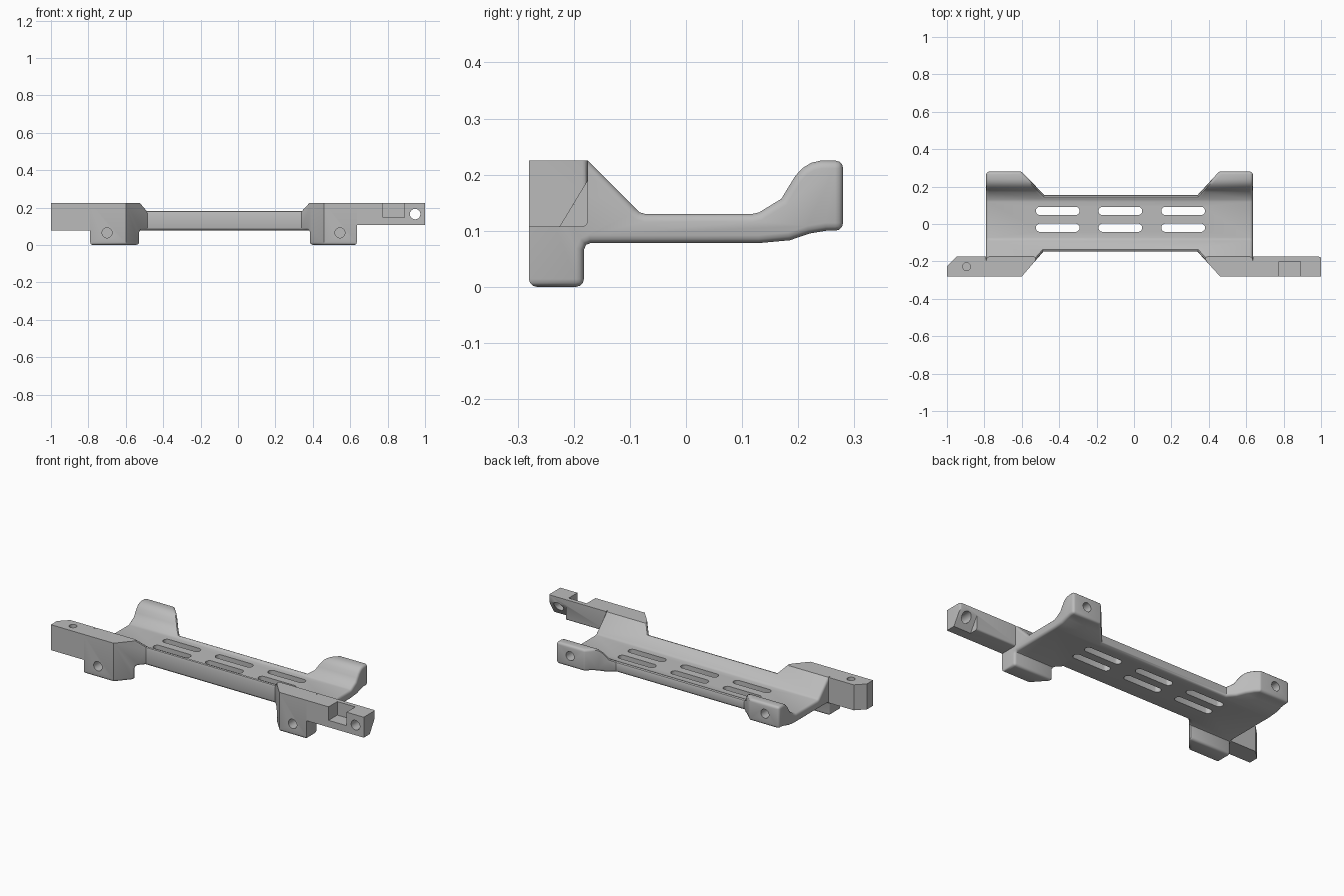
import bpy, bmesh, math

cube = bpy.data.objects.get("Cube")
if cube:
    bpy.data.objects.remove(cube, do_unlink=True)

grey = bpy.data.materials.new("matte grey")
grey.use_nodes = True
grey.diffuse_color = (0.5, 0.5, 0.5, 1)
grey.node_tree.nodes["Principled BSDF"].inputs["Base Color"].default_value = grey.diffuse_color

PLACE = {"x": lambda u, v, t: (t, u, v),
         "y": lambda u, v, t: (u, t, v),
         "z": lambda u, v, t: (u, v, t)}


def prism(name, pts, axis, a, b):
    """Extrude a flat outline along an axis from a to b."""
    bm = bmesh.new()
    lo, hi = ([bm.verts.new(PLACE[axis](u, v, t)) for u, v in pts] for t in (a, b))
    bm.faces.new(lo)
    bm.faces.new(hi)
    for i in range(len(pts)):
        j = (i + 1) % len(pts)
        bm.faces.new((lo[i], lo[j], hi[j], hi[i]))
    bmesh.ops.recalc_face_normals(bm, faces=bm.faces)
    mesh = bpy.data.meshes.new(name)
    bm.to_mesh(mesh)
    bm.free()
    obj = bpy.data.objects.new(name, mesh)
    mesh.materials.append(grey)
    bpy.context.collection.objects.link(obj)
    return obj


def rect(u0, v0, u1, v1):
    return [(u0, v0), (u1, v0), (u1, v1), (u0, v1)]


def slot(u, v, r, half=0.0, n=12):
    """Outline of a round-ended slot; a circle when half is zero."""
    n *= 2
    pts = []
    for i in range(n):
        ang = 2 * math.pi * (i + 0.5) / n
        c = math.cos(ang)
        pts.append((u + r * c + math.copysign(half, c), v + r * math.sin(ang)))
    return pts


def apply(obj, mod):
    with bpy.context.temp_override(object=obj, active_object=obj):
        bpy.ops.object.modifier_apply(modifier=mod.name)


def combine(obj, cutter, operation="DIFFERENCE"):
    mod = obj.modifiers.new("cut", "BOOLEAN")
    mod.object, mod.operation, mod.solver = cutter, operation, "EXACT"
    apply(obj, mod)
    bpy.data.objects.remove(cutter, do_unlink=True)


def fillet(obj, radius, keep):
    """Round the sharp outer edges chosen by keep with a constant radius."""
    bm = bmesh.new()
    bm.from_mesh(obj.data)
    layer = bm.edges.layers.float.new("bevel_weight_edge")
    for e in bm.edges:
        if len(e.link_faces) == 2 and e.is_convex:
            ang = e.calc_face_angle()
            if ang > math.radians(35) and keep(e.verts[0].co, e.verts[1].co):
                e[layer] = min(1, math.tan(ang / 2) / 2.5)
    bm.to_mesh(obj.data)
    bm.free()
    mod = obj.modifiers.new("fillet", "BEVEL")
    mod.limit_method, mod.width, mod.segments = "WEIGHT", radius * 2.5, 3
    mod.use_clamp_overlap = False
    apply(obj, mod)


def smooth(obj):
    bpy.ops.object.select_all(action="DESELECT")
    bpy.context.view_layer.objects.active = obj
    obj.select_set(True)
    bpy.ops.object.shade_smooth_by_angle(angle=math.radians(35))


# Tray body: side profile trimmed by the plan outline
side = [(-.28, .225), (-.175, .225), (-.09, .14), (-.083, .133), (-.073, .13),
        (.118, .13), (.13, .1325), (.17, .157), (.182, .177), (.195, .198),
        (.208, .212), (.223, .221), (.24, .225), (.28, .225), (.28, .1),
        (.25, .1), (.22, .095), (.185, .083), (.13, .078), (-.17, .078),
        (-.178, .075), (-.182, .066), (-.182, 0), (-.28, 0)]
plan = [(-.79, -.3), (-.617, -.3), (-.485, -.148), (.34, -.148), (.478, -.3),
        (.635, -.3), (.635, .3), (.473, .3), (.34, .155), (-.48, .155),
        (-.62, .3), (-.79, .3)]
body = prism("tray_body", side, "x", -1, 1)
combine(body, prism("plan", plan, "z", -.1, .4), "INTERSECT")


def body_edge(a, b):
    front = max(a.y, b.y) < -.27 and max(a.z, b.z) > .05
    front_top = min(a.z, b.z) > .22 and max(a.y, b.y) < -.17
    return not (front or front_top)


fillet(body, .014, body_edge)

# Vent slots
for x in (-.408, -.073, .263):
    for y in (-.02, .07):
        combine(body, prism("slot", slot(x, y, .022, .095), "z", 0, .3))

# Blind screw holes in the front feet and rear lugs
for x in (-.7, .545):
    combine(body, prism("hole", slot(x, .065, .027), "y", -.3, -.22))
    combine(body, prism("hole", slot(x, .165, .026), "y", .22, .3))

# Arm with a chamfered corner and a blind top hole
right_arm = prism("right_arm", [(-1, -.28), (-.79, -.28), (-.79, -.175),
                                (-.95, -.175), (-1, -.225)], "z", .078, .225)
combine(right_arm, prism("hole", slot(-.895, -.228, .021), "z", .15, .3))

# Arm with a notch, an undercut tip and a cross hole
left_arm = prism("left_arm", rect(.635, -.28, 1, -.175), "z", .107, .225)
fillet(left_arm, .01, lambda a, b: min(a.y, b.y) > -.18
       and min(a.z, b.z) < .2 and max(a.x, b.x) > .7)
combine(left_arm, prism("notch", rect(.775, -.3, .89, -.2), "z", .147, .3))
combine(left_arm, prism("undercut", [(-.229, .1), (-.165, .206), (-.165, .1)], "x", .89, 1.1))
combine(left_arm, prism("hole", slot(.947, .165, .028), "y", -.3, -.1))

for part in (body, right_arm, left_arm):
    smooth(part)
